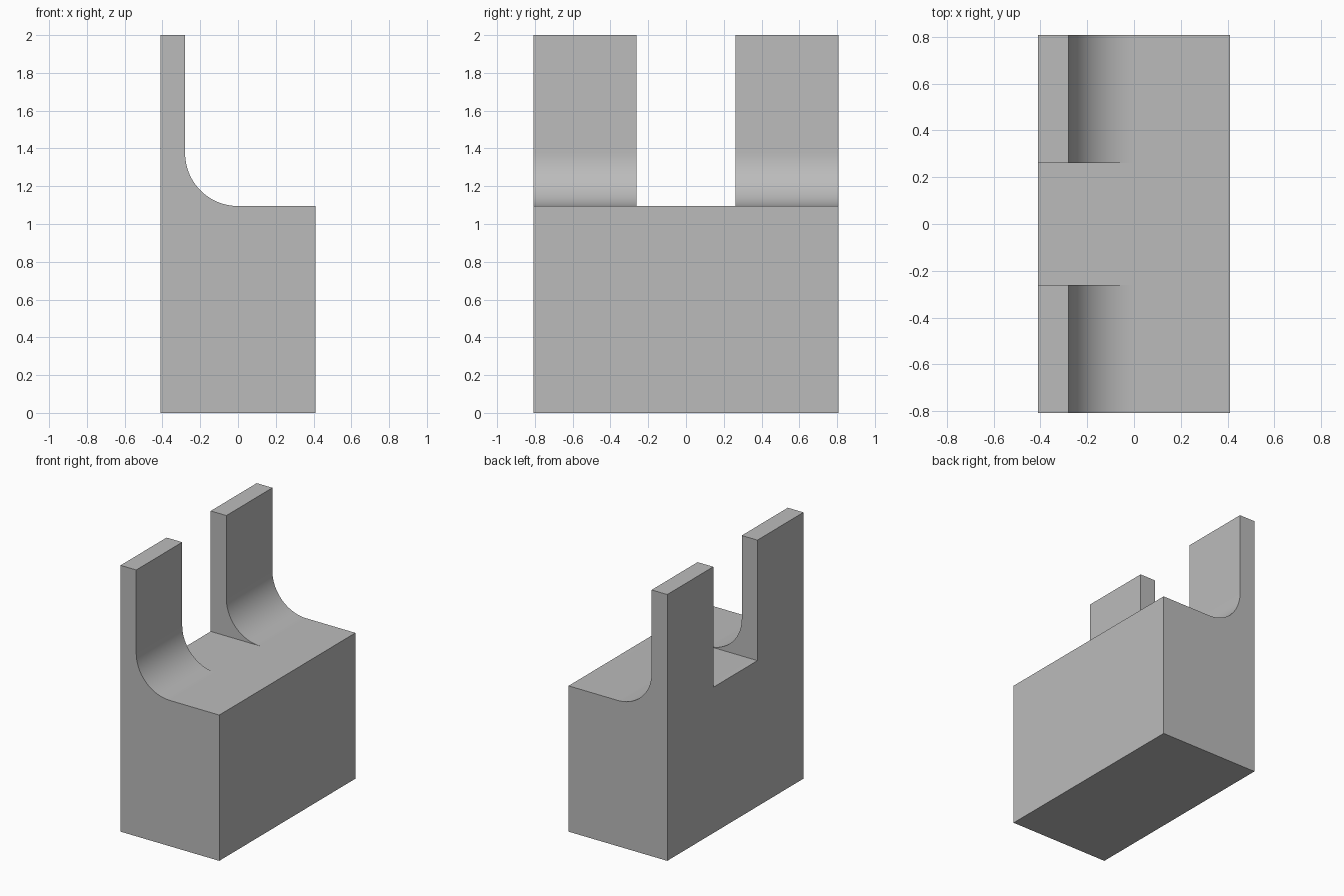
import bpy
import bmesh
from math import cos, sin, pi, radians

cube = bpy.data.objects.get("Cube")
if cube:
    bpy.data.objects.remove(cube, do_unlink=True)

HALF_X, HALF_Y, HEIGHT = 0.41, 0.808, 2.0
DECK = 1.095          # top of the block
PRONG_X = -0.28       # inner face of the uprights
SLOT = 0.262          # half width of the gap between the uprights
RADIUS = -PRONG_X
STEPS = 24

# Plain grey material
grey = bpy.data.materials.new("plain grey")
grey.use_nodes = True
colour = (0.5, 0.5, 0.5, 1)
grey.diffuse_color = colour
grey.node_tree.nodes["Principled BSDF"].inputs["Base Color"].default_value = colour

# Side profiles in x, z: block below, upright with concave fillet above
fillet = [(-RADIUS * sin(a), DECK + RADIUS * (1 - cos(a)))
          for a in (pi / 2 * i / STEPS for i in range(STEPS + 1))]
upright = fillet + [(PRONG_X, HEIGHT), (-HALF_X, HEIGHT), (-HALF_X, DECK)]
base = [(-HALF_X, 0), (HALF_X, 0), (HALF_X, DECK)]
full = base + upright
low = base + [fillet[0], (-HALF_X, DECK)]

bm = bmesh.new()


def cap(profile, y):
    bm.faces.new([bm.verts.new((x, y, z)) for x, z in profile])


def sweep(profile, y0, y1):
    for (xa, za), (xb, zb) in zip(profile, profile[1:] + profile[:1]):
        bm.faces.new([bm.verts.new(p) for p in
                      ((xa, y0, za), (xb, y0, zb), (xb, y1, zb), (xa, y1, za))])


# Two uprights at the ends, open slot in the middle
sweep(full, -HALF_Y, -SLOT)
sweep(low, -SLOT, SLOT)
sweep(full, SLOT, HALF_Y)
for side in (-1, 1):
    cap(full, side * HALF_Y)
    cap(upright, side * SLOT)

bmesh.ops.remove_doubles(bm, verts=bm.verts, dist=1e-5)
bmesh.ops.recalc_face_normals(bm, faces=bm.faces)
mesh = bpy.data.meshes.new("slotted_bracket")
bm.to_mesh(mesh)
bm.free()
mesh.materials.append(grey)

bracket = bpy.data.objects.new("slotted_bracket", mesh)
bpy.context.collection.objects.link(bracket)
bpy.context.view_layer.objects.active = bracket
bracket.select_set(True)
bpy.ops.object.shade_smooth_by_angle(angle=radians(30))
